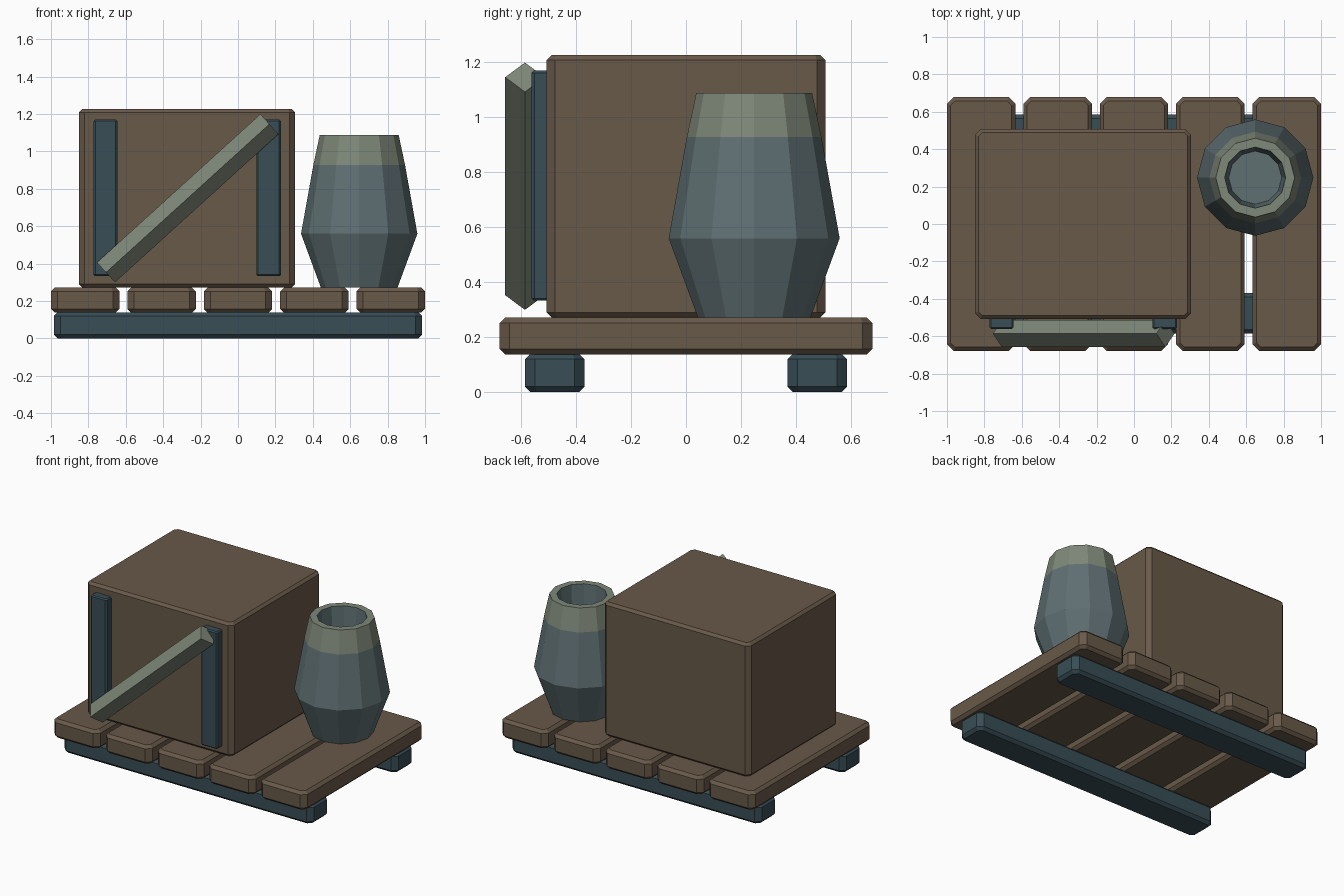
import bpy, bmesh
from math import pi, cos, sin
from mathutils import Vector

if "Cube" in bpy.data.objects:
    bpy.data.objects.remove(bpy.data.objects["Cube"])


def material(name, rgb):
    m = bpy.data.materials.new(name)
    m.diffuse_color = (*rgb, 1)
    m.use_nodes = True
    m.node_tree.nodes["Principled BSDF"].inputs["Base Color"].default_value = m.diffuse_color
    return m


WOOD = material("brown_wood", (0.14, 0.10, 0.066))
DARK = material("dark_blue_wood", (0.04, 0.075, 0.092))
CLAY = material("blue_grey_clay", (0.115, 0.16, 0.17))
PALE = material("pale_green", (0.21, 0.245, 0.19))


def finish(name, bm, *mats):
    bmesh.ops.recalc_face_normals(bm, faces=bm.faces)
    me = bpy.data.meshes.new(name)
    bm.to_mesh(me)
    bm.free()
    for m in mats:
        me.materials.append(m)
    ob = bpy.data.objects.new(name, me)
    bpy.context.collection.objects.link(ob)
    return ob


def skin(bm, rings):
    """Bridge equal-length point rings; return the faces of each band."""
    vs = [[bm.verts.new(p) for p in r] for r in rings]
    n = len(vs[0])
    bands = [[bm.faces.new((a[i], a[(i + 1) % n], b[(i + 1) % n], b[i]))
              for i in range(n)] for a, b in zip(vs, vs[1:])]
    bm.faces.new(vs[0][::-1])
    bm.faces.new(vs[-1])
    return bands


def octagon(x0, x1, y0, y1, c, z):
    return [(x0 + c, y0, z), (x1 - c, y0, z), (x1, y0 + c, z), (x1, y1 - c, z),
            (x1 - c, y1, z), (x0 + c, y1, z), (x0, y1 - c, z), (x0, y0 + c, z)]


def block(name, x, y, z, mat, corner=0.035, edge=0.02):
    """Box with chamfered upright corners and chamfered top and bottom rims."""
    bm = bmesh.new()
    e, c = edge, corner - 0.586 * edge
    inner = (x[0] + e, x[1] - e, y[0] + e, y[1] - e, c)
    outer = (*x, *y, corner)
    skin(bm, [octagon(*inner, z[0]), octagon(*outer, z[0] + e),
              octagon(*outer, z[1] - e), octagon(*inner, z[1])])
    return finish(name, bm, mat)


# Pallet: two runners under five planks
for label, y in (("front", (-0.585, -0.37)), ("back", (0.37, 0.585))):
    block(label + "_runner", (-0.985, 0.985), y, (0, 0.14), DARK)
for i in range(5):
    cx = (i - 2) * 0.4085
    block(f"plank_{i + 1}", (cx - 0.183, cx + 0.183), (-0.678, 0.678), (0.138, 0.272), WOOD)

# Crate with two upright battens on its front
block("crate", (-0.85, 0.305), (-0.507, 0.507), (0.272, 1.227), WOOD, 0.03, 0.018)
for label, x in (("left", (-0.773, -0.645)), ("right", (0.098, 0.229))):
    block(label + "_batten", x, (-0.562, -0.49), (0.333, 1.17), DARK, 0.01, 0.008)

# Diagonal brace: four-sided rod with its edges facing front and up
start, end = Vector((-0.706, -0.586, 0.353)), Vector((0.168, -0.586, 1.146))
front = Vector((0, -1, 0))
up = (end - start).normalized().cross(front)
bm = bmesh.new()
skin(bm, [[p + 0.072 * (cos(k * pi / 2) * front + sin(k * pi / 2) * up)
           for k in range(4)] for p in (start, end)])
finish("diagonal_brace", bm, PALE)

# Barrel: twelve-sided turned profile with pale rim and hollow mouth
profile = [(0.205, 0.272), (0.311, 0.56), (0.245, 0.928), (0.211, 1.088),
           (0.163, 1.088), (0.142, 0.80)]
bm = bmesh.new()
bands = skin(bm, [[(0.648 + r * cos(k * pi / 6), 0.248 + r * sin(k * pi / 6), z)
                   for k in range(12)] for r, z in profile])
for f in bands[2] + bands[3]:
    f.material_index = 1
finish("barrel", bm, CLAY, PALE)
